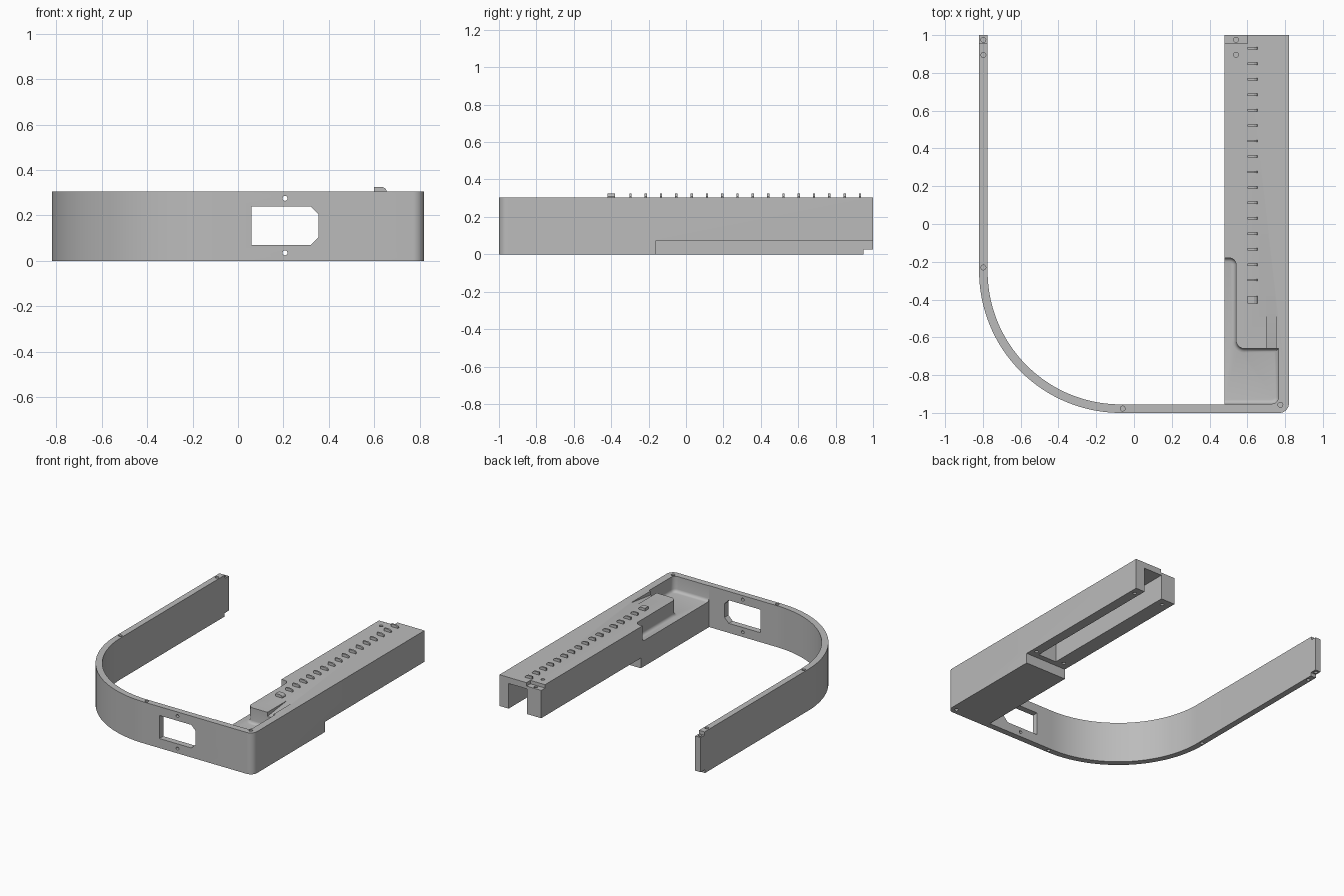
import bpy, bmesh, math
from mathutils import Vector

cube = bpy.data.objects.get("Cube")
if cube:
    bpy.data.objects.remove(cube, do_unlink=True)

grey = bpy.data.materials.new("light grey plastic")
grey.use_nodes = True
grey.diffuse_color = (0.5, 0.5, 0.5, 1)
grey.node_tree.nodes["Principled BSDF"].inputs["Base Color"].default_value = (0.5, 0.5, 0.5, 1)

TOP = 0.305


def arc(cx, cy, r, a0, a1, n):
    """Points on an arc, angles in degrees."""
    return [(cx + r * math.cos(math.radians(a0 + (a1 - a0) * i / n)),
             cy + r * math.sin(math.radians(a0 + (a1 - a0) * i / n))) for i in range(n + 1)]


def prism(name, pts, lo, hi, axis="z", fillet=0):
    """Extrude a closed outline along z, y (outline in x-z) or x (outline in y-z)."""
    place = {"z": lambda a, b, c: (a, b, c),
             "y": lambda a, b, c: (a, c, b),
             "x": lambda a, b, c: (c, a, b)}[axis]
    bm = bmesh.new()
    base = bm.faces.new([bm.verts.new(place(a, b, lo)) for a, b in pts])
    step = Vector(place(0, 0, hi - lo))
    rim = list(base.edges)
    moved = bmesh.ops.extrude_face_region(bm, geom=[base], use_keep_orig=True)["geom"]
    bmesh.ops.translate(bm, vec=step, verts=[v for v in moved if isinstance(v, bmesh.types.BMVert)])
    if fillet:
        bmesh.ops.bevel(bm, geom=rim, offset=fillet, segments=4, profile=0.5, affect="EDGES")
    bmesh.ops.recalc_face_normals(bm, faces=bm.faces)
    mesh = bpy.data.meshes.new(name)
    bm.to_mesh(mesh)
    bm.free()
    mesh.materials.append(grey)
    obj = bpy.data.objects.new(name, mesh)
    bpy.context.collection.objects.link(obj)
    return obj


def box(name, x0, x1, y0, y1, z0, z1):
    return prism(name, [(x0, y0), (x1, y0), (x1, y1), (x0, y1)], z0, z1)


def cut(target, cutter):
    cutter.hide_render = True
    mod = target.modifiers.new("cut", "BOOLEAN")
    mod.operation = "DIFFERENCE"
    mod.solver = "EXACT"
    mod.object = cutter
    bpy.context.view_layer.objects.active = target
    bpy.ops.object.modifier_apply(modifier=mod.name)
    bpy.data.objects.remove(cutter, do_unlink=True)


# Curved wall and thick side arm share one footprint
outline = [(-0.82, 1)] + arc(-0.07, -0.25, 0.75, 180, 270, 40)
outline += arc(0.77, -0.95, 0.05, -90, 0, 8)
outline += [(0.82, 1), (0.48, 1), (0.48, -0.955)]
outline += arc(-0.07, -0.25, 0.705, 270, 180, 40) + [(-0.775, 1)]
frame = prism("frame_body", outline, 0, TOP)

# Raised underside of the arm, with a channel open at the back
cut(frame, box("underside_cut", 0.4, 0.9, -0.16, 1.1, -0.1, 0.075))
cut(frame, box("channel_cut", 0.595, 0.745, -0.12, 1.1, 0.0, 0.26))

# Filleted pocket at the front of the arm
pocket = [(0.4, -0.18)] + arc(0.505, -0.215, 0.035, 90, 0, 6)
pocket += arc(0.585, -0.615, 0.045, 180, 270, 6)
pocket += [(0.765, -0.66)] + arc(0.73, -0.917, 0.035, 0, -90, 6) + [(0.4, -0.952)]
cut(frame, prism("pocket_cut", pocket, 0.19, 0.4, fillet=0.022))

# Shallow cable ramp running into the pocket
ramp = [(-0.43, TOP), (-0.43, 0.35), (-0.7, 0.35), (-0.7, 0.27), (-0.66, 0.275)]
cut(frame, prism("ramp_cut", ramp, 0.702, 0.752, "x"))

# Stepped joints at the rear ends
cut(frame, box("wall_top_step", -0.9, -0.7, 0.955, 1.1, 0.28, 0.4))
cut(frame, box("wall_bottom_step", -0.9, -0.7, 0.95, 1.1, -0.1, 0.025))
cut(frame, box("arm_top_step", 0.4, 0.6, 0.955, 1.1, 0.28, 0.4))

# Socket window with clipped corners, and its screw holes
window = [(0.06, 0.07), (0.32, 0.07), (0.355, 0.105), (0.355, 0.205), (0.32, 0.24), (0.06, 0.24)]
cut(frame, prism("window_cut", window, -1.1, -0.9, "y"))
for z in (0.035, 0.275):
    cut(frame, prism("window_screw", arc(0.207, z, 0.011, 0, 337.5, 15), -1.1, -0.9, "y"))

# Screw holes from above and below
wall_holes = [(-0.7975, 0.975), (-0.7975, 0.895), (-0.7975, -0.23), (-0.06, -0.977), (0.775, -0.957)]
arm_holes = [(0.54, 0.975), (0.54, 0.895)]
leg_holes = [(x, y) for x in (0.54, 0.783) for y in (-0.1, 0.94)]
for holes, lo, hi in ((wall_holes + arm_holes, 0.255, 0.4),
                      (wall_holes, -0.1, 0.05), (leg_holes, 0.0, 0.12)):
    for x, y in holes:
        cut(frame, prism("screw_hole", arc(x, y, 0.013, 0, 337.5, 15), lo, hi))

# Row of small ribs and one wider rib on top of the arm
rib = [(0.6, 0.3), (0.6, 0.325), (0.636, 0.325), (0.648, 0.32), (0.655, 0.31), (0.655, 0.3)]
for i in range(16):
    y = -0.297 + 0.0818 * i
    prism("rib_%02d" % (i + 1), rib, y - 0.006, y + 0.006, "y")
prism("wide_rib", rib, -0.42, -0.38, "y")

# Smooth the curved faces, keep hard edges
bpy.ops.object.select_all(action="DESELECT")
frame.select_set(True)
bpy.context.view_layer.objects.active = frame
bpy.ops.object.shade_smooth_by_angle(angle=math.radians(30))
